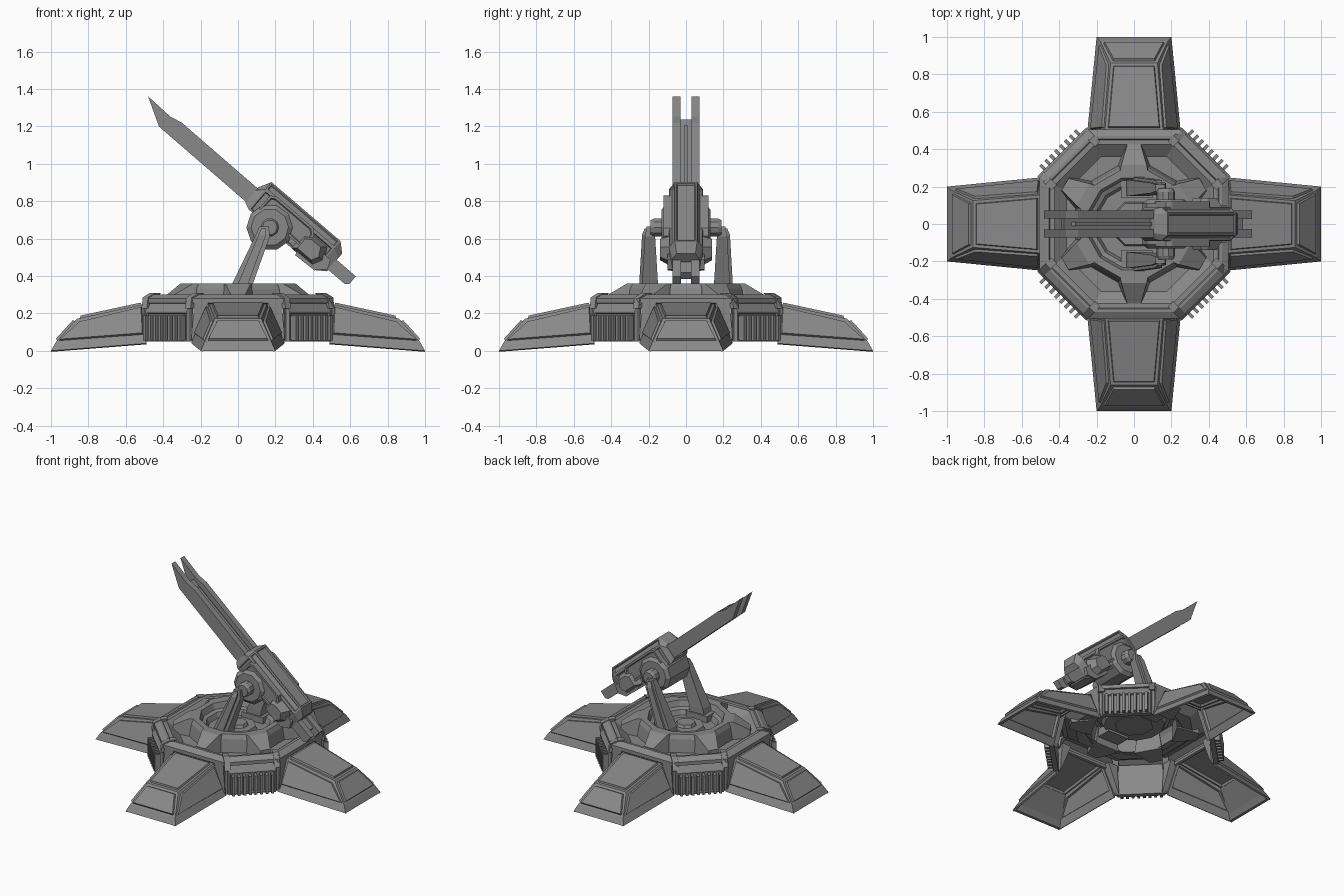
import bpy, bmesh
from math import sin, cos, pi, radians
from mathutils import Matrix, Vector

cube = bpy.data.objects.get("Cube")
if cube:
    bpy.data.objects.remove(cube)

metal = bpy.data.materials.new("gunmetal_grey")
metal.use_nodes = True
GREY = (0.25, 0.25, 0.25, 1)
metal.diffuse_color = GREY
metal.node_tree.nodes["Principled BSDF"].inputs["Base Color"].default_value = GREY


def finish(name, bm, turn=0):
    bmesh.ops.recalc_face_normals(bm, faces=bm.faces)
    bm.transform(Matrix.Rotation(turn, 4, 'Z'))
    me = bpy.data.meshes.new(name)
    bm.to_mesh(me)
    bm.free()
    me.materials.append(metal)
    ob = bpy.data.objects.new(name, me)
    bpy.context.collection.objects.link(ob)
    return ob


def loft(name, rings, caps=(True, True), turn=0, skip=None, panel=None, closed=True):
    """Skin matching rings; panel = (test, inset, depth) adds framed panels."""
    bm = bmesh.new()
    rows = [[bm.verts.new(p) for p in r] for r in rings]
    n = len(rows[0])
    for a, b in zip(rows, rows[1:]):
        for i in range(n if closed else n - 1):
            j = (i + 1) % n
            quad = (a[i], a[j], b[j], b[i])
            mid = sum((v.co for v in quad), Vector()) / 4
            if not (skip and skip(mid)):
                bm.faces.new(quad)
    for on, row in zip(caps, (rows[0], rows[-1])):
        if on:
            bm.faces.new(row)
    bmesh.ops.recalc_face_normals(bm, faces=bm.faces)
    if panel:
        test, width, depth = panel
        for f in [f for f in bm.faces if test(f)]:
            bmesh.ops.inset_individual(bm, faces=[f], thickness=width)
            bmesh.ops.inset_individual(bm, faces=[f], thickness=0.006, depth=depth)
    return finish(name, bm, turn)


def box(name, x, y, z, turn=0):
    rings = [[(x[0], y[0], h), (x[1], y[0], h), (x[1], y[1], h), (x[0], y[1], h)] for h in z]
    return loft(name, rings, turn=turn)


# ---- Base: octagonal hull, open below and toward the legs ----
def octagon(a, z):
    b = a * 0.49
    return [(a, -b, z), (a, b, z), (b, a, z), (-b, a, z),
            (-a, b, z), (-a, -b, z), (-b, -a, z), (b, -a, z)]


hull = [(.5, .05), (.5, .225), (.485, .23), (.485, .25), (.505, .255), (.505, .28),
        (.47, .3), (.455, .3), (.45, .29), (.425, .29), (.36, .24), (.27, .24)]
loft("base_hull", [octagon(*p) for p in hull], caps=(False, False),
     skip=lambda m: m.z < .2 and min(abs(m.x), abs(m.y)) < .1)


# ---- Turret ring with its sunken floor ----
def circle(r, z, n=12):
    return [(r * cos(2 * pi * (i + .5) / n), r * sin(2 * pi * (i + .5) / n), z) for i in range(n)]


ring = [(.325, .235), (.31, .33), (.295, .36), (.255, .36), (.24, .32), (.215, .31), (.2, .275)]
loft("turret_ring", [circle(*p) for p in ring], caps=(False, True))
loft("floor_hub", [circle(r, z, 8) for r, z in ((.13, .27), (.12, .3), (.07, .3), (.06, .32))])

for k in range(6):
    rings = [[(r, -w, .23), (r, w, .23), (r, w * .8, z), (r, -w * .8, z)]
             for r, w, z in ((.27, .095, .36), (.315, .085, .36), (.425, .045, .295))]
    loft(f"ring_buttress_{k + 1}", rings, turn=radians(30 + 60 * k))

# ---- Four splayed legs, hollow underneath ----
for k in range(4):
    turn = k * pi / 2
    side = ["left", "back", "right", "front"][k]

    # Open section running over the leg: skirt, shoulder, top
    def section(r_low, w_low, z_low, r_mid, w_mid, z_mid, r_top, w_top, z_top):
        half = [(r_low, w_low, z_low), (r_mid, w_mid, z_mid), (r_top, w_top, z_top)]
        return [(r, -w, z) for r, w, z in half] + [(r, w, z) for r, w, z in reversed(half)]

    inner = section(.49, .25, .04, .49, .235, .075, .5, .155, .25)
    outer = section(1, .2, 0, .975, .18, .045, .86, .125, .172)
    leg = loft(side + "_leg", [inner, outer], caps=(False, False), turn=turn, closed=False,
               panel=(lambda f: f.calc_area() > .05, .022, .012))
    thick = leg.modifiers.new("Shell", 'SOLIDIFY')
    thick.thickness = .012
    # Sloping toe plate with its raised armour
    toe = [[outer[0], outer[5], outer[4], outer[1]], [outer[1], outer[4], outer[3], outer[2]]]
    for label, quad in zip(("toe_lip", "toe_plate"), toe):
        back = [(x - .02, y * .97, max(z - .008, 0)) for x, y, z in quad]
        loft(f"{side}_{label}", [back, quad], turn=turn,
             panel=(lambda f: f.calc_area() > .025 and f.normal.x > .3, .022, .012))
    # Collar joining the leg to the hull
    for s in (-1, 1):
        flank = [[(r, s * w, z) for w, z in ((.25, .05), (.235, .075), (.16, .255), (.235, .255))]
                 for r in (.45, .505)]
        loft(f"{side}_leg_collar_{'a' if s < 0 else 'b'}", flank, turn=turn)

# ---- Diagonal radiator panels ----
for k in range(4):
    turn = pi / 4 + k * pi / 2
    back = [(.51, y, z) for y, z in ((-.17, .05), (.17, .05), (.17, .27), (-.17, .27))]
    front = [(.545, y, z) for y, z in ((-.155, .05), (.155, .05), (.155, .21), (-.155, .21))]
    loft(f"radiator_panel_{k + 1}", [back, front], turn=turn,
         panel=(lambda f: f.normal.x > .9, .012, -.012))
    for i in range(8):
        y = -.13 + i * .26 / 7
        box(f"radiator_fin_{k + 1}_{i + 1}", (.53, .578), (y - .009, y + .009), (.055, .19), turn)
    # Clamps over the hull corners
    for s in (-1, 1):
        rings = [[(r, s * .165 + w, z) for r, w, z in
                  ((a, -.02, .225), (a, .02, .225), (a - .01, .02, .285), (a - .06, .02, .308),
                   (a - .06, -.02, .308), (a - .01, -.02, .285))] for a in (.5, .545)]
        loft(f"corner_clamp_{k + 1}_{'a' if s < 0 else 'b'}", rings, turn=turn)

# ---- Support arms ----
for s, side in ((-1, "right"), (1, "left")):
    def arm(name, levels):
        loft(name, [[(x0, s * y0, z), (x1, s * y0, z), (x1, s * y1, z), (x0, s * y1, z)]
                    for x0, x1, y0, y1, z in levels])
    arm(side + "_arm", [(-.05, .07, .15, .235, .27), (-.03, .08, .15, .235, .36),
                        (.09, .17, .165, .22, .61), (.115, .165, .175, .21, .665)])
    arm(side + "_arm_rib", [(-.02, .04, .22, .25, .29), (0, .055, .22, .25, .36),
                            (.11, .15, .205, .235, .62), (.125, .15, .2, .22, .655)])
    box(side + "_arm_foot", (-.07, .1), sorted((s * .14, s * .245)), (.26, .32))

# ---- Gun: profiles in barrel space (along, up), tilted about the pivot ----
TILT, PX, PZ = radians(40.5), .17, .66


def aim(a, y, u):
    return (PX - a * cos(TILT) + u * sin(TILT), y, PZ + a * sin(TILT) + u * cos(TILT))


def plate(name, pts, y0, y1, panel=None):
    return loft(name, [[aim(a, y, u) for a, u in pts] for y in (y0, y1)], panel=panel)


def block(name, stations):
    """Stations along the gun: (along, half width low, half width top, low, shoulder, top)."""
    return loft(name, [[aim(a, y, u) for y, u in
                        ((-w, lo), (w, lo), (w, mid), (wt, hi), (-wt, hi), (-w, mid))]
                       for a, w, wt, lo, mid, hi in stations],
                panel=(lambda f: f.calc_area() > .02, .014, -.01))


rail = [(.05, .02), (.8, .025), (.95, .11), (.79, .105), (.72, .12), (.05, .115)]
for s, side in ((-1, "right"), (1, "left")):
    plate(side + "_rail", rail, s * .03, s * .072)
    # Side pods, shoulders and tail prongs
    pod = [(.11, .04), (.11, .13), (.08, .15), (-.18, .15), (-.21, .12), (-.21, .03), (.06, .03)]
    plate(side + "_pod", pod, s * .08, s * .12, (lambda f: f.calc_area() > .02, .015, -.008))
    shoulder = [(-.16, -.01), (-.16, .09), (-.2, .12), (-.3, .12), (-.34, .05), (-.31, -.01)]
    loft(side + "_shoulder", [[aim(a, s * .08, u) for a, u in shoulder],
                              [aim(-.23 + (a + .23) * .65, s * .14, .05 + (u - .05) * .65)
                               for a, u in shoulder]])
    plate(side + "_tail_prong", [(-.3, .03), (-.5, .03), (-.52, .045), (-.52, .1), (-.3, .1)],
          s * .028, s * .072)
plate("rail_core", [(.05, .04), (.77, .04), (.79, .085), (.05, .085)], -.031, .031)
plate("rail_core_rib", [(.05, .08), (.74, .08), (.72, .1), (.05, .1)], -.01, .01)
plate("tail_core", [(-.3, .04), (-.47, .04), (-.47, .085), (-.3, .085)], -.029, .029)
block("gun_body", [(.185, .075, .05, .015, .1, .125), (.15, .09, .06, 0, .14, .19),
                   (-.335, .09, .06, -.015, .14, .19), (-.385, .07, .05, .02, .11, .145)])
plate("belly_block", [(-.2, -.025), (-.33, -.02), (-.38, .03), (-.36, .08), (-.17, .08)], -.1, .1)

# ---- Pivot drum and axle ----
def drum(name, r, y0, y1, n=10):
    loft(name, [[(PX + r * k * cos(2 * pi * i / n), y, PZ + r * k * sin(2 * pi * i / n))
                 for i in range(n)]
                for y, k in ((y0, .8), (y0 + .02, 1), (y1 - .02, 1), (y1, .8))])


drum("pivot_drum", .125, -.13, .13)
drum("pivot_axle", .05, -.19, .19)
